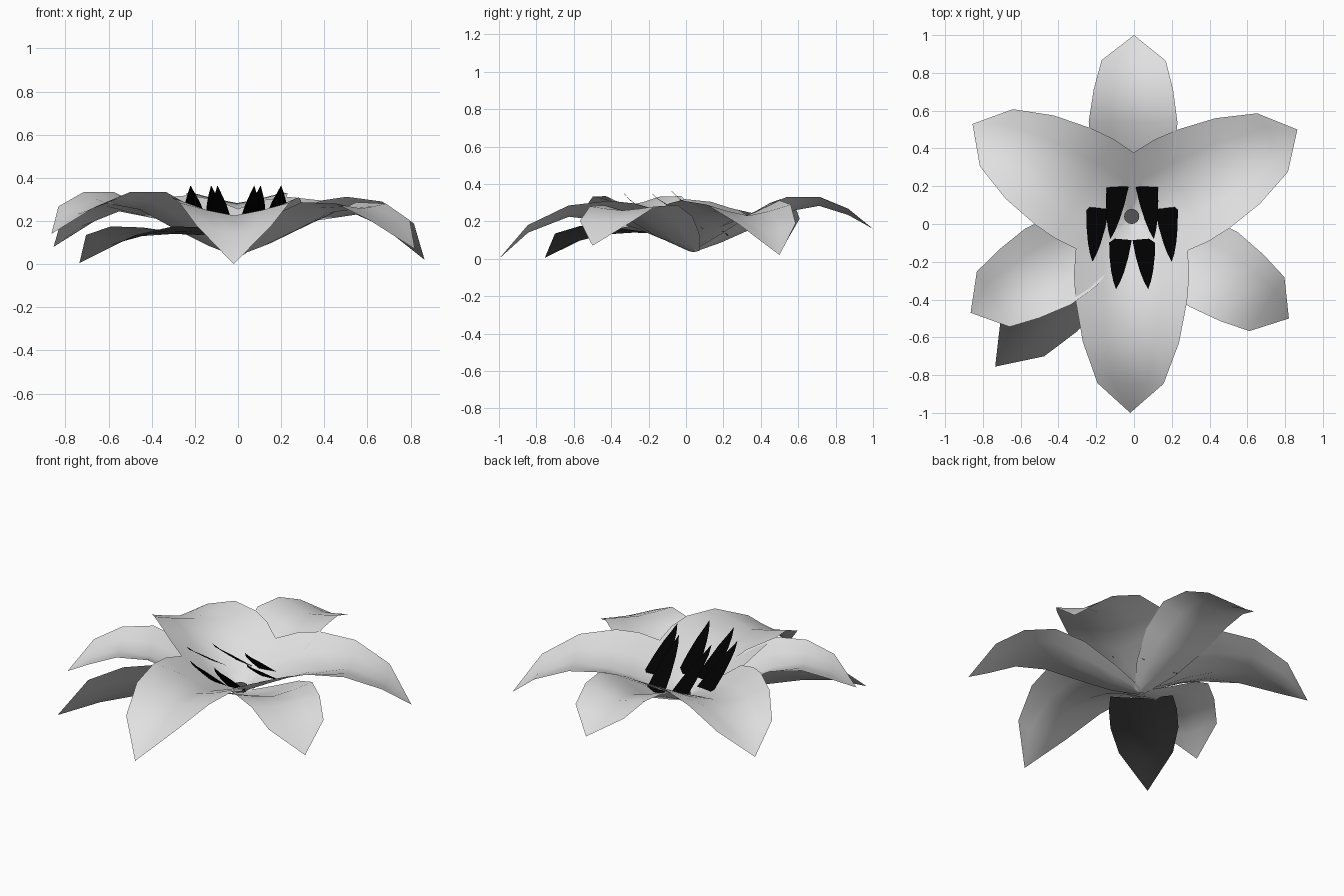
import bpy, bmesh, math
from mathutils import Vector

if "Cube" in bpy.data.objects:
    bpy.data.objects.remove(bpy.data.objects["Cube"])


def material(name, rgb):
    m = bpy.data.materials.new(name)
    m.diffuse_color = (*rgb, 1)
    m.use_nodes = True
    m.node_tree.nodes["Principled BSDF"].inputs["Base Color"].default_value = m.diffuse_color
    return m


WHITE = material("petal white", (0.75, 0.75, 0.75))
DARK = material("leaf dark grey", (0.09, 0.09, 0.09))
BLACK = material("stamen black", (0, 0, 0))
CENTRE = Vector((-0.01, 0.04))


def sheet(name, start, tip, rows, mat, cols=4):
    """Curved blade from start to tip (xy); rows = (fraction, half width, mid z, edge z)."""
    start, tip = Vector(start), Vector(tip)
    axis = tip - start
    side = Vector((-axis.y, axis.x)).normalized()
    bm = bmesh.new()
    grid = []
    for f, w, mid, edge in rows:
        line = []
        for i in range(cols + 1):
            t = 2 * i / cols - 1
            p = start + axis * f + side * (w * t)
            line.append(bm.verts.new((p.x, p.y, mid + (edge - mid) * abs(t) ** 1.25)))
        grid.append(line)
    for a, b in zip(grid, grid[1:]):
        for i in range(cols):
            bm.faces.new((a[i], b[i], b[i + 1], a[i + 1]))
    bmesh.ops.remove_doubles(bm, verts=bm.verts, dist=0.0005)
    bmesh.ops.dissolve_degenerate(bm, edges=bm.edges, dist=0.0001)
    bm.normal_update()
    if sum(f.normal.z for f in bm.faces) < 0:
        bmesh.ops.reverse_faces(bm, faces=bm.faces)
    for f in bm.faces:
        f.smooth = True
    me = bpy.data.meshes.new(name)
    bm.to_mesh(me)
    bm.free()
    me.materials.append(mat)
    ob = bpy.data.objects.new(name, me)
    bpy.context.collection.objects.link(ob)
    return ob


# Three broad inner petals
inner = [(0, .04, .045, .06), (.15, .295, .10, .25), (.30, .305, .165, .295),
         (.43, .295, .20, .31), (.64, .255, .225, .285), (.85, .175, .14, .18)]
for name, tip, z in (("inner_petal_front", (-.02, -1), .0),
                     ("inner_petal_back_right", (.865, .50), .02),
                     ("inner_petal_back_left", (-.855, .53), .08)):
    lift = [(f, w, m + z * f * f * .6, e + z * f * f * .6) for f, w, m, e in inner]
    sheet(name, CENTRE, tip, lift + [(1, 0, z, z)], WHITE)

# Three narrower outer petals, below the inner ones
outer = [(0, .04, .035, .045), (.15, .14, .085, .13), (.35, .22, .17, .25),
         (.52, .235, .25, .325), (.70, .21, .28, .325), (.86, .17, .23, .26)]
for name, tip, z, dz in (("outer_petal_back", (0, 1), .16, .005),
                         ("outer_petal_front_left", (-.865, -.47), .14, .01),
                         ("outer_petal_front_right", (.82, -.50), .07, -.035)):
    drop = [(f, w, m + (z - .15) * f ** 4 * .5 + dz * f * .5,
             e + (z - .15) * f ** 4 * .5 + dz * min(1, f * 2)) for f, w, m, e in outer]
    sheet(name, CENTRE, tip, drop + [(1, 0, z, z)], WHITE)

# Dark leaf with a blunt inner end, under the front left petal
sheet("leaf", CENTRE, (-.735, -.755),
      [(.22, .18, .135, .15), (.4, .195, .14, .17),
       (.6, .195, .13, .175), (.8, .155, .09, .135), (1, 0, .005, .005)], DARK)

# Six stamens: thin tapering blades rising to the front
blade = [(0, .060, .125, .125), (.35, .050, .205, .205), (.65, .034, .275, .275),
         (.85, .018, .32, .32), (1, 0, .365, .365)]
for side, sx in (("left", -1), ("right", 1)):
    for part, bx, by, tx, ty, lift in (("back", .075, .22, .115, -.08, 0),
                                       ("middle", .182, .085, .21, -.20, .035),
                                       ("front", .062, -.08, .085, -.345, 0)):
        rows = [(f, w, z + lift * (1 - f), z + lift * (1 - f)) for f, w, z, _ in blade]
        sheet(f"stamen_{part}_{side}", (sx * bx - .01, by), (sx * tx - .01, ty),
              rows, BLACK, 2)

# Small stub in the middle
bpy.ops.mesh.primitive_cylinder_add(vertices=16, radius=.04, depth=.03,
                                    location=(-.012, .04, .07))
stub = bpy.context.object
stub.name = "centre_stub"
stub.data.materials.append(DARK)
bpy.ops.object.shade_smooth_by_angle()
